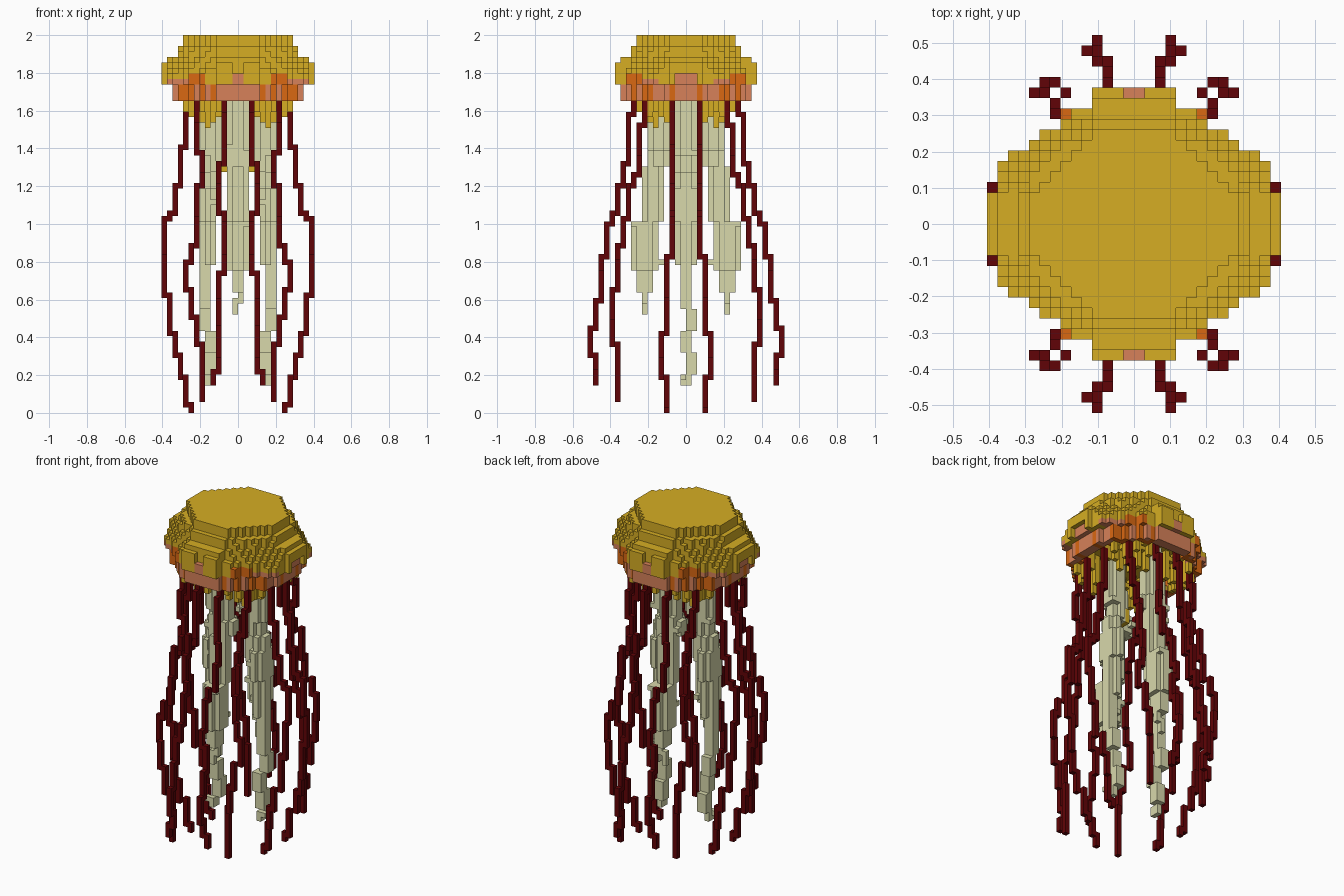
import bpy
import bmesh
import random
from mathutils import Vector

random.seed(4)
V = 2 / 69  # edge of one cube
TOP = 69

if "Cube" in bpy.data.objects:
    bpy.data.objects.remove(bpy.data.objects["Cube"], do_unlink=True)


def material(name, rgb):
    m = bpy.data.materials.new(name)
    m.use_nodes = True
    m.diffuse_color = (*rgb, 1)
    bsdf = next(n for n in m.node_tree.nodes if n.type == 'BSDF_PRINCIPLED')
    bsdf.inputs["Base Color"].default_value = (*rgb, 1)
    bsdf.inputs["Roughness"].default_value = 0.8
    return m


GOLD = material("gold", (0.67, 0.42, 0.017))
SALMON = material("salmon", (0.68, 0.22, 0.10))
ORANGE = material("orange", (0.70, 0.14, 0.006))
CREAM = material("cream", (0.69, 0.69, 0.41))
RED = material("dark red", (0.12, 0.001, 0.002))

SIDES = [Vector(d) for d in ((1, 0, 0), (-1, 0, 0), (0, 1, 0), (0, -1, 0), (0, 0, 1), (0, 0, -1))]


def cube_mesh(name, cells, mats):
    """Build the outer skin of a set of cubes; cells maps position to slot."""
    bm = bmesh.new()
    verts = {}

    def corner(p):
        key = tuple(round(c * 2) for c in p)
        if key not in verts:
            verts[key] = bm.verts.new(p * V)
        return verts[key]

    for cell, slot in cells.items():
        mid = Vector(cell) + Vector((0.5, 0.5, 0.5))
        for d in SIDES:
            if tuple(int(a + b) for a, b in zip(cell, d)) in cells:
                continue
            u = Vector((d.y, d.z, d.x)) / 2
            w = d.cross(u)
            quad = [mid + d / 2 + u * a + w * b for a, b in ((1, 1), (-1, 1), (-1, -1), (1, -1))]
            bm.faces.new([corner(p) for p in quad]).material_index = slot
    mesh = bpy.data.meshes.new(name)
    bm.to_mesh(mesh)
    bm.free()
    for m in mats:
        mesh.materials.append(m)
    ob = bpy.data.objects.new(name, mesh)
    bpy.context.collection.objects.link(ob)


def mirrored(cells):
    """Repeat quarter cells across both vertical planes."""
    out = {}
    for (x, y, z), slot in cells.items():
        for a in (x, -1 - x):
            for b in (y, -1 - y):
                out[a, b, z] = slot
    return out


def layer(cells, rows, z0, z1, slot=0, wall=None):
    """Fill a layer from half widths per row, optionally only as a wall."""
    def inside(x, y):
        return y < len(rows) and x < rows[y]
    for y, half in enumerate(rows):
        for x in range(half):
            if wall and inside(x + wall, y) and inside(x, y + wall) and inside(x + 1, y + 1):
                continue
            for z in range(z0, z1):
                cells[x, y, z] = slot


# Bell: stepped dome, its corners flaring out more slowly than its lobes
crown = [10, 10, 10, 9, 8, 7, 6, 5, 4]
shoulder = [11, 11, 11, 10, 10, 9, 8, 7, 5, 4]
collar = [11, 11, 11, 11, 10, 9, 9, 7, 6, 4]
slope = [13, 13, 13, 12, 11, 10, 9, 8, 7, 5, 4, 4]
flare = [14, 14, 14, 13, 12, 11, 10, 9, 8, 6, 4, 4, 4]
brow = [14, 14, 14, 13, 13, 12, 11, 10, 9, 7, 6, 4, 4]
widest = [14, 14, 14, 13, 13, 13, 12, 10, 9, 7, 7, 4, 4]
skirt = [12, 12, 12, 12, 11, 11, 11, 9, 8, 7, 6, 4]
core = [9, 9, 9, 9, 9, 8, 7, 6, 5]
bell = {}
layer(bell, crown, TOP - 2, TOP)
layer(bell, shoulder, TOP - 3, TOP - 2)
layer(bell, collar, TOP - 4, TOP - 3)
layer(bell, slope, TOP - 5, TOP - 4)
layer(bell, flare, TOP - 6, TOP - 5)
layer(bell, brow, TOP - 7, TOP - 6)
layer(bell, widest, TOP - 9, TOP - 7)
layer(bell, core, TOP - 10, TOP - 9)

# Scalloped rim below the dome, orange at the notches
layer(bell, skirt, TOP - 12, TOP - 9, 1, wall=2)
for x, y, z in list(bell):
    if z < TOP - 9 and bell[x, y, z] == 1 and (x in (4, 9) or y in (2, 6, 7, 9)):
        bell[x, y, z] = 2
    if TOP - 9 <= z < TOP - 7 and x in (6, 7, 8) and y > 6:
        bell[x, y, z] = 2
    if z == TOP - 9 and x > 8 and y > 4:
        bell[x, y, z] = 1

# Salmon notches in the middle of each lobe
for z in range(TOP - 9, TOP - 5):
    del bell[0, 12, z]
for z in (TOP - 9, TOP - 8):
    bell[0, 12, z] = 1
    for y in (0, 1):
        del bell[13, y, z]
        bell[12, y, z] = 1
cube_mesh("bell", mirrored(bell), [GOLD, SALMON, ORANGE])

# Gold frills hanging below the bell
frills = {}
for x, y, drop in ((6, 3, 4), (5, 4, 3), (8, 2, 2), (9, 5, 2), (7, 6, 3), (4, 6, 4),
                   (3, 8, 2), (6, 8, 2), (5, 5, 5), (8, 4, 3), (2, 6, 4), (3, 4, 3)):
    for z in range(TOP - 12 - drop, TOP - 9):
        frills[x, y, z] = 0
    frills[x + 1, y, TOP - 12] = 0
for z in range(44, 47):
    frills[2, 0, z] = 0
cube_mesh("bell_frills", mirrored(frills), [GOLD])


def arm_pair(name, steps, swap):
    """Two frilly arms from steps of (top, bottom, inner, outer, low, high)."""
    cells = {}
    for top, bottom, inner, outer, low, high in steps:
        for r in range(inner, outer):
            for t in range(low, high):
                # rounded corners on the thick part
                if high - low > 3 and t in (low, high - 1) and r in (inner, outer - 1):
                    continue
                for z in range(bottom, top):
                    cells[r, t, z] = 0
    for c in sorted(cells):
        if random.random() < 0.05 and c[2] < 50:
            d = random.choice(SIDES[:4])
            cells[tuple(int(a + b) for a, b in zip(c, d))] = 0
    both = {}
    for r, t, z in cells:
        for s in (r, -1 - r):
            both[(t, s, z) if swap else (s, t, z)] = 0
    cube_mesh(name, both, [CREAM])


# Oral arms: long pair at the sides, short pair at front and back
arm_pair("side_arms", [
    (60, 47, 3, 7, -2, 2), (47, 44, 3, 6, -2, 2), (44, 41, 4, 7, -2, 2), (41, 35, 4, 7, -3, 3),
    (35, 27, 4, 7, -2, 2), (27, 19, 5, 7, -1, 1), (19, 15, 5, 7, 0, 2), (15, 11, 4, 6, -1, 1),
    (11, 7, 4, 6, 0, 2), (7, 5, 5, 6, -1, 1)], False)
arm_pair("front_and_back_arms", [
    (60, 54, 4, 7, -2, 2), (54, 48, 3, 7, -2, 2), (48, 45, 3, 7, -3, 3), (45, 35, 4, 8, -2, 2),
    (35, 26, 5, 10, -2, 2), (26, 22, 6, 9, -1, 1), (22, 20, 7, 8, 0, 1),
    (20, 18, 7, 8, -1, 0)], True)


def tentacle(name, path):
    """One cube thick strand through (x, y, top) steps, ending at the last."""
    cells = {}
    for (x, y, top), (nx, ny, bottom) in zip(path, path[1:]):
        for z in range(bottom, top):
            cells[x, y, z] = 0
        cells[nx, ny, bottom] = 0
    cube_mesh(name, mirrored(cells), [RED])


# Tentacles, each repeated in the four quarters
tentacle("front_and_back_tentacles", [
    (2, 9, 58), (2, 10, 54), (3, 11, 45), (3, 12, 41), (2, 13, 36), (2, 14, 34), (2, 15, 28),
    (3, 15, 25), (3, 16, 20), (3, 17, 15), (3, 16, 10), (4, 16, 7), (4, 16, 5)])
tentacle("corner_tentacles", [
    (7, 7, 58), (7, 8, 52), (6, 8, 47), (6, 9, 43), (7, 10, 41), (7, 11, 35), (8, 12, 30),
    (9, 12, 27), (8, 13, 22), (7, 13, 17), (6, 12, 12), (6, 12, 2)])
tentacle("side_tentacles", [
    (9, 2, 58), (10, 2, 48), (11, 2, 41), (12, 2, 36), (13, 2, 35), (13, 3, 28), (12, 3, 21),
    (11, 4, 14), (10, 4, 10), (9, 3, 6), (8, 3, 1), (8, 3, 0)])
